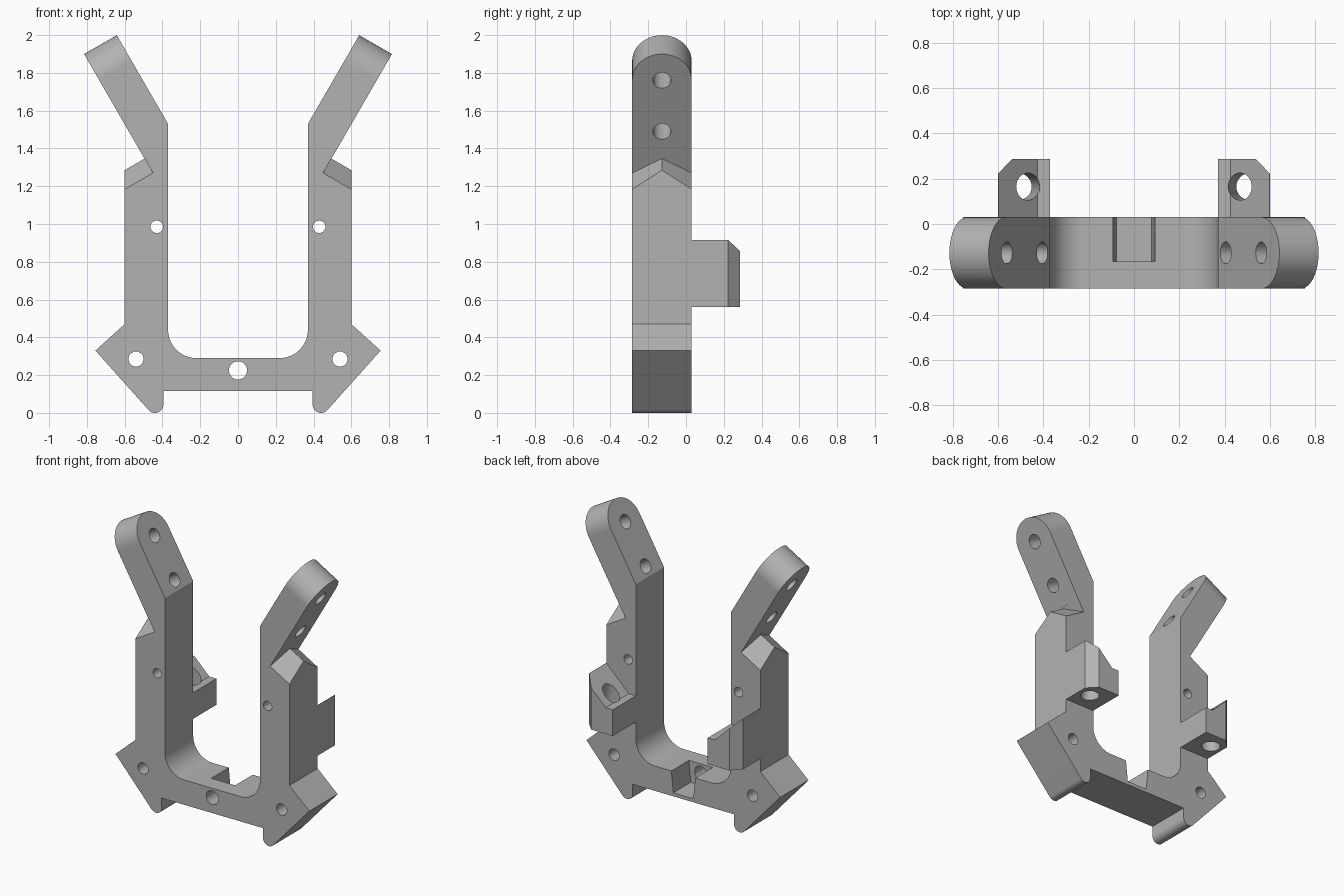
import bpy, bmesh, math
from mathutils import Vector

cube = bpy.data.objects.get("Cube")
if cube:
    bpy.data.objects.remove(cube, do_unlink=True)

grey = bpy.data.materials.new("plain grey")
grey.use_nodes = True
grey.diffuse_color = (0.45, 0.45, 0.45, 1)
grey.node_tree.nodes["Principled BSDF"].inputs["Base Color"].default_value = (0.45, 0.45, 0.45, 1)

X, Y, Z = Vector((1, 0, 0)), Vector((0, 1, 0)), Vector((0, 0, 1))
FRONT, BACK = -0.285, 0.03
MID, HALF = (FRONT + BACK) / 2, (BACK - FRONT) / 2
SIN, COS = math.sin(math.radians(30)), math.cos(math.radians(30))


def arc(cx, cy, r, start, end, n):
    """Points along an arc, angles in degrees."""
    angles = [math.radians(start + (end - start) * i / n) for i in range(n + 1)]
    return [(cx + r * math.cos(a), cy + r * math.sin(a)) for a in angles]


def prism(name, points, origin, u, v, w, d0, d1):
    """Extrude a profile lying in the u-v plane from d0 to d1 along w."""
    bm = bmesh.new()
    ends = [[bm.verts.new(origin + u * a + v * b + w * d) for a, b in points] for d in (d0, d1)]
    bm.faces.new(ends[0])
    bm.faces.new(ends[1])
    n = len(points)
    for i in range(n):
        j = (i + 1) % n
        bm.faces.new((ends[0][i], ends[0][j], ends[1][j], ends[1][i]))
    bmesh.ops.recalc_face_normals(bm, faces=bm.faces)
    mesh = bpy.data.meshes.new(name)
    bm.to_mesh(mesh)
    bm.free()
    mesh.materials.append(grey)
    obj = bpy.data.objects.new(name, mesh)
    bpy.context.collection.objects.link(obj)
    return obj


def select(obj):
    bpy.ops.object.select_all(action="DESELECT")
    obj.select_set(True)
    bpy.context.view_layer.objects.active = obj


def cut(target, *args):
    """Subtract a prism from the target."""
    cutter = prism("cutter", *args)
    cutter.hide_render = True
    mod = target.modifiers.new("cut", "BOOLEAN")
    mod.operation, mod.solver, mod.object = "DIFFERENCE", "EXACT", cutter
    select(target)
    bpy.ops.object.modifier_apply(modifier=mod.name)
    bpy.data.objects.remove(cutter, do_unlink=True)


def drill(target, origin, radius, u, v, w, d0, d1):
    cut(target, arc(0, 0, radius, 0, 360 * 31 / 32, 31), origin, u, v, w, d0, d1)


def finish(obj):
    select(obj)
    bpy.ops.object.shade_smooth_by_angle(angle=math.radians(25))
    mod = obj.modifiers.new("flat normals", "WEIGHTED_NORMAL")
    mod.keep_sharp = True


# Frame outline: foot, post and splayed arm, mirrored across x
half = [(0.395, 0.115)]
half += arc(0.44, 0.045, 0.045, 180, 318, 14)
half += [(0.755, 0.33), (0.6, 0.47), (0.6, 1.285), (0.495, 1.346),
         (0.815, 1.9), (0.642, 2.0), (0.37, 1.53)]
half += arc(0.22, 0.44, 0.15, 0, -90, 14)
outline = half + [(-x, z) for x, z in reversed(half)]
frame = prism("frame", outline, Vector(), X, Z, Y, FRONT, BACK)

# Centre screw hole and nut pocket in the crossbar
drill(frame, Vector((0, 0, 0.225)), 0.048, X, Z, Y, -0.5, 0.2)
pocket = [(-0.078, 0.14), (0.078, 0.14), (0.099, 0.35), (-0.099, 0.35)]
cut(frame, pocket, Vector(), X, Z, Y, -0.165, 0.1)

for side, s in (("left", 1), ("right", -1)):
    along = Vector((s * SIN, 0, COS))     # up the arm
    out = Vector((s * COS, 0, -SIN))      # through the arm, outward

    # Screw holes through the post and foot
    for x, z, r in ((0.43, 0.985, 0.033), (0.54, 0.285, 0.04)):
        drill(frame, Vector((s * x, 0, z)), r, X, Z, Y, -0.5, 0.2)

    # Holes through the arm
    for x, z in ((0.735, 1.76), (0.578, 1.49)):
        drill(frame, Vector((s * x, MID, z)), 0.048, Y, along, out, -0.4, 0.15)

    # Rounded arm tip
    wide = HALF + 0.05
    tip = arc(0, -HALF - 0.0005, HALF, 180, 0, 28)
    tip += [(wide, -HALF), (wide, 0.05), (-wide, 0.05), (-wide, -HALF)]
    cut(frame, tip, Vector((s * 0.642, MID, 2.0)), Y, along, out, -0.1, 0.3)

    # Gabled shoulder below the arm
    for e in (1, -1):
        slope = [(0, 0), (e * 0.2, -0.112), (e * 0.2, 0.01), (0, 0.01)]
        cut(frame, slope, Vector((s * 0.495, MID, 1.346)), Y, along, out, -0.001, 0.3)

    # Rear lug with chamfered corner, sloping top and tilted hole
    plan = [(0.37, BACK), (0.6, BACK), (0.6, 0.222), (0.538, 0.287), (0.37, 0.287)]
    lug = prism(side + "_rear_lug", plan, Vector(), X * s, Y, Z, 0.56, 0.915)
    ramp = [(0.3, 0.745), (0.425, 0.745), (0.695, 1.01), (0.3, 1.01)]
    cut(lug, ramp, Vector(), X * s, Z, Y, -0.1, 0.5)
    tilt = math.radians(11)
    axis = Vector((-s * math.sin(tilt), 0, math.cos(tilt)))
    across = Vector((s * math.cos(tilt), 0, math.sin(tilt)))
    drill(lug, Vector((s * 0.469, 0.165, 0.785)), 0.06, across, Y, axis, -0.4, 0.3)
    finish(lug)

finish(frame)
